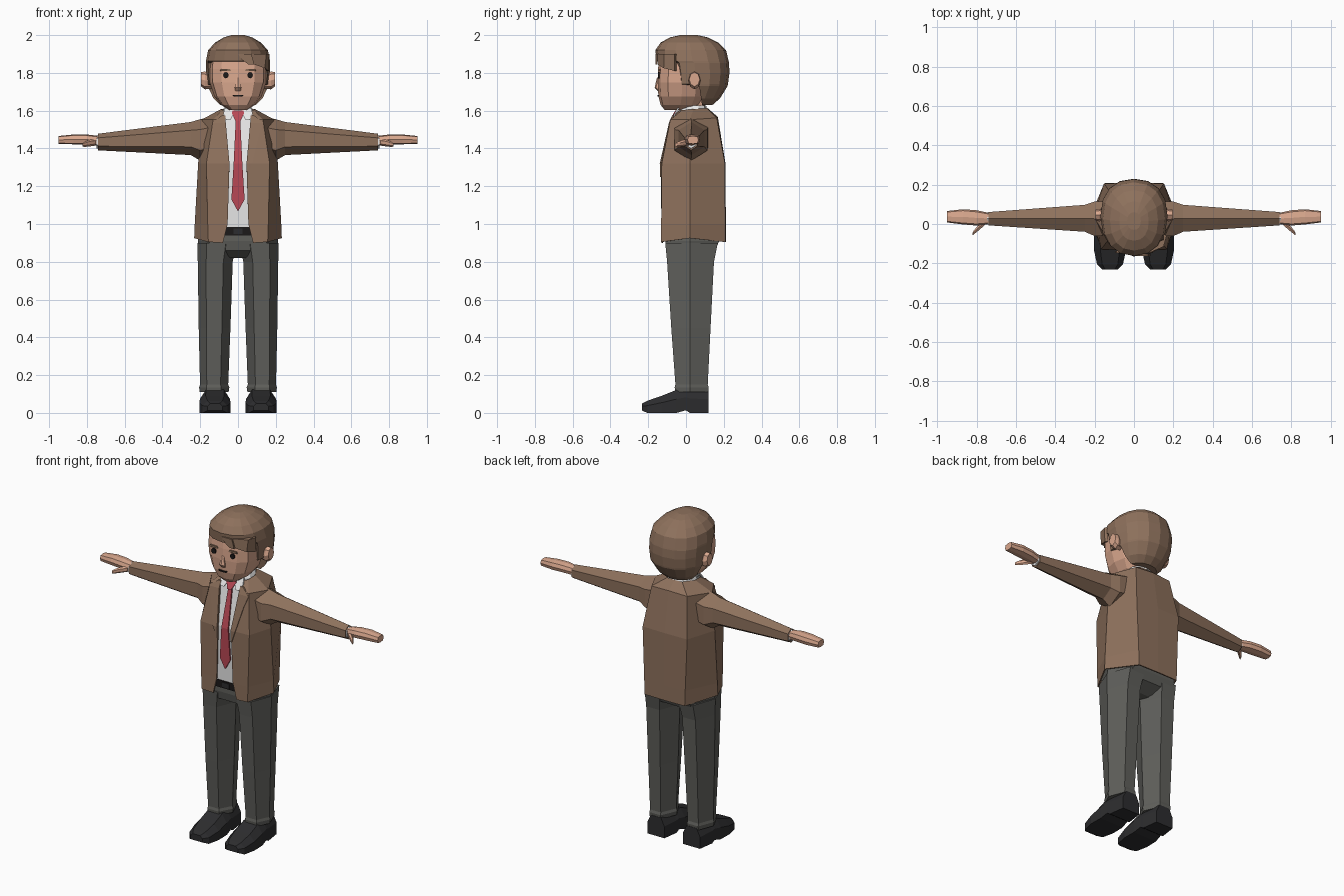
import bpy, bmesh, math


def colour(name, r, g, b):
    m = bpy.data.materials.new(name)
    m.diffuse_color = (r, g, b, 1)
    return m


BROWN = colour("jacket brown", 0.27, 0.165, 0.108)
HAIR = colour("hair brown", 0.27, 0.165, 0.108)
SKIN = colour("skin", 0.70, 0.39, 0.27)
WHITE = colour("shirt white", 0.82, 0.82, 0.82)
RED = colour("tie red", 0.48, 0.065, 0.09)
GREY = colour("trouser grey", 0.115, 0.115, 0.105)
SHOE = colour("shoe black", 0.026, 0.026, 0.028)
DARK = colour("dark detail", 0.012, 0.01, 0.01)


def loft(name, rings, mat, closed=True, mirror=False, solid=0):
    """Skin a list of equal-length point rings, flat shaded."""
    bm = bmesh.new()
    vs = [[bm.verts.new(p) for p in r] for r in rings]
    n = len(vs[0])
    for a, b in zip(vs, vs[1:]):
        for i in range(n if closed else n - 1):
            j = (i + 1) % n
            bm.faces.new((a[i], a[j], b[j], b[i]))
    if closed:
        bm.faces.new(vs[0][::-1])
        bm.faces.new(vs[-1])
    bmesh.ops.recalc_face_normals(bm, faces=bm.faces)
    me = bpy.data.meshes.new(name)
    bm.to_mesh(me)
    bm.free()
    me.materials.append(mat)
    ob = bpy.data.objects.new(name, me)
    bpy.context.collection.objects.link(ob)
    if mirror:
        ob.modifiers.new("Mirror", 'MIRROR')
    if solid:
        s = ob.modifiers.new("Solidify", 'SOLIDIFY')
        s.thickness, s.offset = solid, 0
    return ob


def oval(n, w, h, power=1.0, start=90):
    """Points of a rounded 2D section; power below 1 makes it boxier."""
    pts = []
    for i in range(n):
        a = math.radians(start + 360 * i / n)
        c, s = math.cos(a), math.sin(a)
        pts.append((math.copysign(abs(c) ** power, c) * w,
                    math.copysign(abs(s) ** power, s) * h))
    return pts


def level(z, w, yf, yb, n=12, power=0.8, cx=0):
    """Horizontal ring at height z."""
    return [(cx + x, (yf + yb) / 2 + y, z)
            for x, y in oval(n, w, (yb - yf) / 2, power)]


def across(x, yf, yb, zb, zt, n=6, power=1.0):
    """Ring standing across the arm at distance x."""
    return [(x, (yf + yb) / 2 + a, (zb + zt) / 2 + b)
            for a, b in oval(n, (yb - yf) / 2, (zt - zb) / 2, power)]


def front_y(z):
    """Depth of the chest surface at height z."""
    tab = [(0.9, -0.125), (1.32, -0.13), (1.55, -0.078), (1.64, -0.025)]
    for (z0, y0), (z1, y1) in zip(tab, tab[1:]):
        if z <= z1:
            return y0 + (y1 - y0) * (z - z0) / (z1 - z0)
    return tab[-1][1]


def strip(name, rows, mat, lift, mirror=False, thick=0.009, depth=front_y):
    """Thin plate on the front, rows of (z, x left, x right)."""
    rings = []
    for z, a, b in rows:
        y = depth(z) - lift
        rings.append([(a, y, z), (b, y, z), (b, y + thick, z), (a, y + thick, z)])
    return loft(name, rings, mat, mirror=mirror)


# Shoes
rings = []
for y, zb, zt, w in [(-.232, .012, .05, .04), (-.205, 0, .064, .066), (-.13, 0, .09, .082),
                     (-.05, 0, .122, .08), (0, .014, .128, .074), (.02, 0, .128, .072),
                     (.12, 0, .12, .058)]:
    m = zb + (zt - zb) * .6
    rings.append([(.122 + x, y, z) for x, z in
                  [(-w, zb), (-w, m), (-w * .6, zt), (w * .6, zt), (w, m), (w, zb)]])
loft("shoe", rings, SHOE, mirror=True)

# Trouser legs with a small turn-up at the hem
rings = []
for z, xi, xo, yf, yb in [(.11, .05, .203, -.057, .117), (.135, .046, .206, -.06, .12),
                          (.15, .052, .201, -.056, .115), (.45, .04, .208, -.078, .13),
                          (.8, .028, .213, -.1, .148), (.9, .008, .215, -.11, .168)]:
    w, ym = xo - xi, .02
    rings.append([(xi + w * .27, yf, z), (xo - w * .24, yf, z), (xo, ym, z),
                  (xo - w * .24, yb, z), (xi + w * .27, yb, z), (xi, ym, z)])
loft("trouser_leg", rings, GREY, mirror=True)


# Hips
def hexring(z, w, c, yf, yb):
    return [(-c, yf, z), (c, yf, z), (w, .02, z), (c, yb, z), (-c, yb, z), (-w, .02, z)]


loft("trouser_hips", [hexring(.82, .12, .03, -.03, .08), hexring(.86, .205, .15, -.1, .155),
                      hexring(.91, .212, .15, -.11, .175), hexring(.98, .2, .14, -.11, .17)], GREY)
strip("belt", [(.94, -.1, .1), (.985, -.1, .1)], DARK, -.008)
strip("belt_buckle", [(.948, -.025, .025), (.977, -.025, .025)], SHOE, -.004, thick=.006)

# Jacket body, open at the front: edge, front corner, side, back corner, back centre
loft("jacket_body", [
    [(.08, -.125, .9), (.155, -.128, .905), (.228, .02, .925), (.135, .205, .905), (0, .207, .905)],
    [(.055, -.126, 1.0), (.158, -.128, 1.0), (.225, .02, 1.0), (.138, .205, 1.0), (0, .207, 1.0)],
    [(.045, -.13, 1.32), (.165, -.125, 1.32), (.207, .02, 1.32), (.15, .203, 1.32), (0, .205, 1.32)],
    [(.066, -.078, 1.55), (.13, -.08, 1.55), (.19, .02, 1.55), (.12, .16, 1.56), (0, .165, 1.565)],
    [(.064, -.04, 1.595), (.083, -.02, 1.6), (.088, .04, 1.605), (.05, .108, 1.61), (0, .112, 1.61)],
], BROWN, closed=False, mirror=True, solid=.008)
strip("jacket_lapel", [(1.575, .066, .085), (1.535, .066, .135), (1.47, .06, .112),
                       (1.32, .046, .076), (1.25, .047, .052)], BROWN, .009, mirror=True)

# Sleeves, hexagonal with a ridge on top
loft("jacket_sleeve", [across(.1, -.07, .13, 1.36, 1.575), across(.2, -.075, .128, 1.335, 1.555),
                       across(.25, -.05, .108, 1.365, 1.54), across(.74, -.012, .066, 1.39, 1.478)],
     BROWN, mirror=True)
loft("shirt_cuff", [across(.73, -.006, .06, 1.398, 1.472), across(.748, -.006, .06, 1.4, 1.47)],
     WHITE, mirror=True)

# Hands and thumbs
loft("hand", [across(.735, .0, .056, 1.415, 1.466, 8, .7), across(.8, -.008, .07, 1.42, 1.474, 8, .7),
              across(.87, -.002, .075, 1.422, 1.474, 8, .6), across(.95, .008, .066, 1.424, 1.466, 8, .6)],
     SKIN, mirror=True)
loft("thumb", [across(.755, -.005, .03, 1.415, 1.45), across(.79, -.035, -.003, 1.41, 1.445),
               across(.812, -.052, -.028, 1.408, 1.436), across(.822, -.06, -.045, 1.41, 1.43)],
     SKIN, mirror=True)

# Shirt front, collar and tie
strip("shirt_front", [(.97, -.1, .1), (1.32, -.1, .1), (1.55, -.1, .1), (1.6, -.065, .065)], WHITE, -.012)
loft("shirt_collar", [level(1.56, .085, -.045, .112, 10), level(1.6, .083, -.04, .114, 10),
                      level(1.628, .068, -.022, .106, 10)], WHITE)
strip("collar_flap", [(1.615, .012, .068), (1.585, .022, .078), (1.55, .04, .062)], WHITE, .004, mirror=True)
strip("tie_knot", [(1.6, -.03, .03), (1.585, -.032, .032), (1.545, -.013, .013)], RED, .009)
strip("tie", [(1.55, -.012, .012), (1.32, -.023, .023), (1.13, -.035, .035), (1.07, -.002, .002)],
      RED, 0)

# Neck and head
loft("neck", [level(1.54, .06, -.01, .1, 8), level(1.68, .058, -.01, .1, 8)], SKIN)
loft("head", [level(1.603, .048, -.112, .05), level(1.63, .088, -.134, .075),
              level(1.675, .125, -.146, .1), level(1.75, .15, -.15, .11),
              level(1.82, .152, -.148, .11), level(1.9, .146, -.14, .11)], SKIN)
loft("nose", [level(1.705, .016, -.15, -.13, 6), level(1.722, .02, -.166, -.13, 6),
              level(1.775, .009, -.154, -.13, 6)], SKIN)
loft("ear", [[(x, y + .045, z + zc) for y, z in oval(8, w, h)]
             for x, w, h, zc in [(.14, .02, .04, 1.755), (.175, .032, .047, 1.76), (.195, .028, .038, 1.766)]],
     SKIN, mirror=True)


# Face details
def face(z):
    return -.141


loft("eye", [[(.064 + a, y, 1.788 + b) for a, b in oval(8, .015, .017)] for y in (-.149, -.14)],
     DARK, mirror=True)
strip("eyebrow", [(1.809, .036, .095), (1.821, .042, .09)], HAIR, .006, True, depth=face)
strip("mouth", [(1.676, -.024, .024), (1.684, -.03, .03)], DARK, .01, depth=face)

# Hair: one shell whose lower rings are cut back behind the face
rings = []
for z, w, yf, yb, cut in [(1.63, .095, -.06, .14, .085), (1.665, .13, -.1, .18, .08),
                          (1.73, .16, -.12, .22, .07), (1.74, .163, -.12, .222, -.03),
                          (1.80, .168, -.13, .23, -.04), (1.852, .17, -.14, .228, -.06),
                          (1.862, .17, -.156, .226, -1), (1.92, .158, -.162, .212, -1),
                          (1.96, .122, -.135, .172, -1), (1.988, .075, -.085, .115, -1),
                          (2.0, .035, -.03, .06, -1)]:
    rings.append([(x, max(y, cut), z) for x, y, z in level(z, w, yf, yb, 16, .88)])
loft("hair", rings, HAIR)


# Fringe locks hanging over the forehead on one side
def brow(z):
    return -.15


strip("fringe_lock", [(1.9, .0, .07), (1.87, .02, .08), (1.845, .055, .085)], HAIR, .012, depth=brow)
loft("side_lock", [[(.07, -.15, 1.9), (.085, -.15, 1.845), (.085, -.11, 1.845), (.07, -.11, 1.9)],
                   [(.15, -.115, 1.9), (.142, -.118, 1.825), (.142, -.08, 1.825), (.15, -.08, 1.9)],
                   [(.166, -.06, 1.9), (.163, -.06, 1.81), (.15, -.05, 1.81), (.15, -.05, 1.9)]], HAIR)
